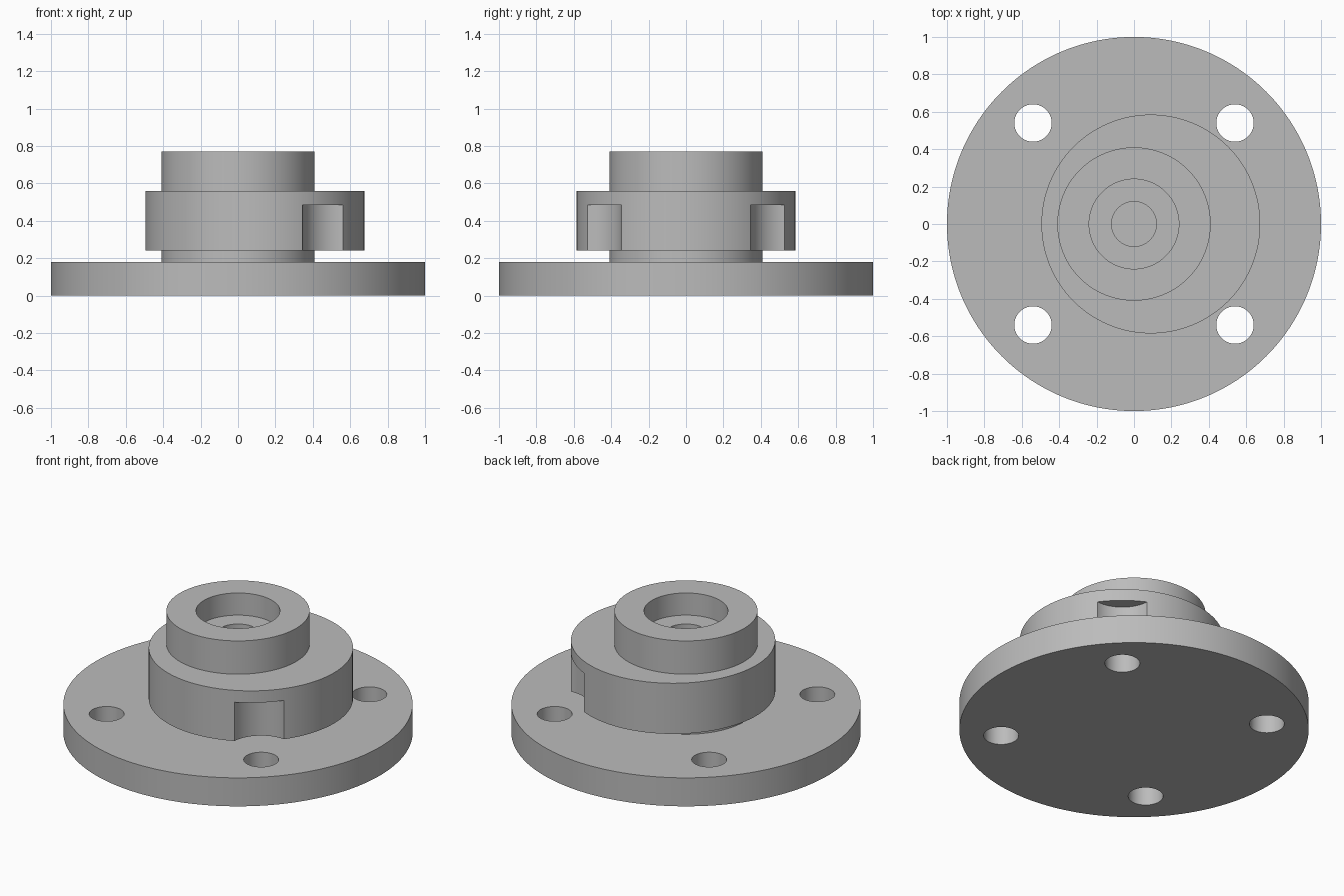
import bpy
import math

if "Cube" in bpy.data.objects:
    bpy.data.objects.remove(bpy.data.objects["Cube"], do_unlink=True)

FLANGE_TOP = 0.18
CAM_BOTTOM, CAM_TOP = 0.24, 0.56
HUB_TOP, HUB_RADIUS = 0.77, 0.41
BOLT = 0.54

grey = bpy.data.materials.new("machined_grey")
grey.use_nodes = True
grey.diffuse_color = (0.5, 0.5, 0.5, 1)
grey.node_tree.nodes["Principled BSDF"].inputs["Base Color"].default_value = (0.5, 0.5, 0.5, 1)


def cylinder(name, radius, z0, z1, x=0, y=0, sides=128):
    """Upright cylinder between two heights."""
    bpy.ops.mesh.primitive_cylinder_add(
        vertices=sides, radius=radius, depth=z1 - z0, location=(x, y, (z0 + z1) / 2))
    obj = bpy.context.object
    obj.name = name
    obj.data.materials.append(grey)
    return obj


def cut(target, cutters):
    """Subtract each cutter from the target, then discard the cutters."""
    for cutter in cutters:
        mod = target.modifiers.new("cut", "BOOLEAN")
        mod.operation = "DIFFERENCE"
        mod.solver = "EXACT"
        mod.object = cutter
        bpy.context.view_layer.objects.active = target
        bpy.ops.object.modifier_apply(modifier=mod.name)
        bpy.data.objects.remove(cutter, do_unlink=True)


def smooth(obj):
    bpy.ops.object.select_all(action="DESELECT")
    obj.select_set(True)
    bpy.context.view_layer.objects.active = obj
    bpy.ops.object.shade_smooth_by_angle(angle=math.radians(30))


# Round base flange with four bolt holes
flange = cylinder("flange", 1, 0, FLANGE_TOP, sides=192)
cut(flange, [cylinder("bolt_hole", 0.1, -0.1, 0.3, x, y, 64)
             for x in (-BOLT, BOLT) for y in (-BOLT, BOLT)])

# Central hub with a wide counterbore and a narrow blind bore
hub = cylinder("hub", HUB_RADIUS, FLANGE_TOP, HUB_TOP)
cut(hub, [cylinder("counterbore", 0.24, 0.63, 0.9),
          cylinder("bore", 0.12, 0.1, 0.9, sides=64)])

# Off-centre cam ring, relieved above the two bolt holes it overhangs
cam = cylinder("eccentric_cam", 0.585, CAM_BOTTOM, CAM_TOP, x=0.09)
cut(cam, [cylinder("hub_seat", HUB_RADIUS - 0.01, 0.1, 0.9)]
    + [cylinder("bolt_clearance", 0.196, 0.1, 0.485, BOLT, y, 96) for y in (-BOLT, BOLT)])

for part in (flange, hub, cam):
    smooth(part)
